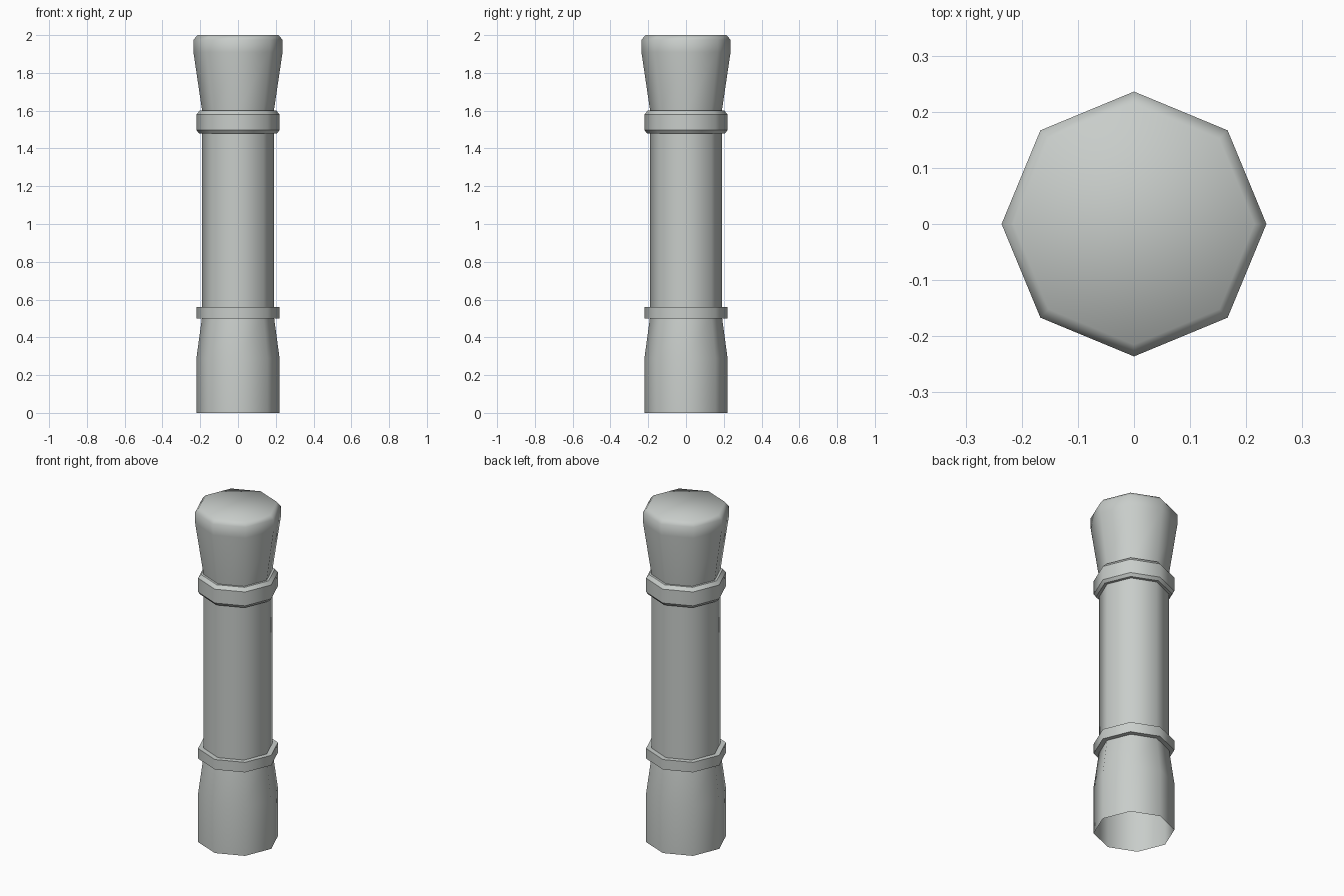
import bpy
import bmesh
from math import cos, sin, tau

SIDES = 8

old = bpy.data.objects.get("Cube")
if old:
    bpy.data.objects.remove(old, do_unlink=True)

# Single stone colour
stone = bpy.data.materials.new("pale grey stone")
stone.use_nodes = True
colour = (0.58, 0.61, 0.59, 1)
stone.diffuse_color = colour
shader = stone.node_tree.nodes["Principled BSDF"]
shader.inputs["Base Color"].default_value = colour
shader.inputs["Roughness"].default_value = 0.8


def turned(name, profile, cap_top=False, sharp_rims=False):
    """Octagonal smooth-shaded lathe of (radius, height) points, bottom to top."""
    bm = bmesh.new()
    loops = [[bm.verts.new((r * cos(tau * i / SIDES), r * sin(tau * i / SIDES), z))
              for i in range(SIDES)] for r, z in profile]
    for low, high in zip(loops, loops[1:]):
        for i in range(SIDES):
            j = (i + 1) % SIDES
            bm.faces.new((low[i], low[j], high[j], high[i]))
    if cap_top:
        bm.faces.new(loops[-1])
    for face in bm.faces:
        face.smooth = True
    if sharp_rims:
        for edge in bm.edges:
            a, b = edge.verts
            if abs(a.co.z - b.co.z) < 1e-5 and abs(a.co.length - b.co.length) < 1e-5:
                edge.smooth = False
    mesh = bpy.data.meshes.new(name)
    bm.to_mesh(mesh)
    bm.free()
    mesh.materials.append(stone)
    obj = bpy.data.objects.new(name, mesh)
    bpy.context.collection.objects.link(obj)
    return obj


# Flared foot, hollow underneath
turned("column_base", [(0.22, 0), (0.22, 0.29), (0.19, 0.51)])

# Straight shaft
turned("column_shaft", [(0.19, 0.51), (0.19, 1.55)])

# Flared head with a softened top rim
turned("column_capital",
       [(0.185, 1.55), (0.19, 1.6), (0.236, 1.91), (0.236, 1.975), (0.215, 2)],
       cap_top=True)

# Plain lower band
turned("lower_band", [(0.185, 0.5), (0.22, 0.5), (0.22, 0.56), (0.185, 0.56)],
       sharp_rims=True)

# Chamfered upper band
turned("upper_band",
       [(0.185, 1.48), (0.207, 1.48), (0.22, 1.497), (0.22, 1.58),
        (0.203, 1.6), (0.185, 1.6)],
       sharp_rims=True)
